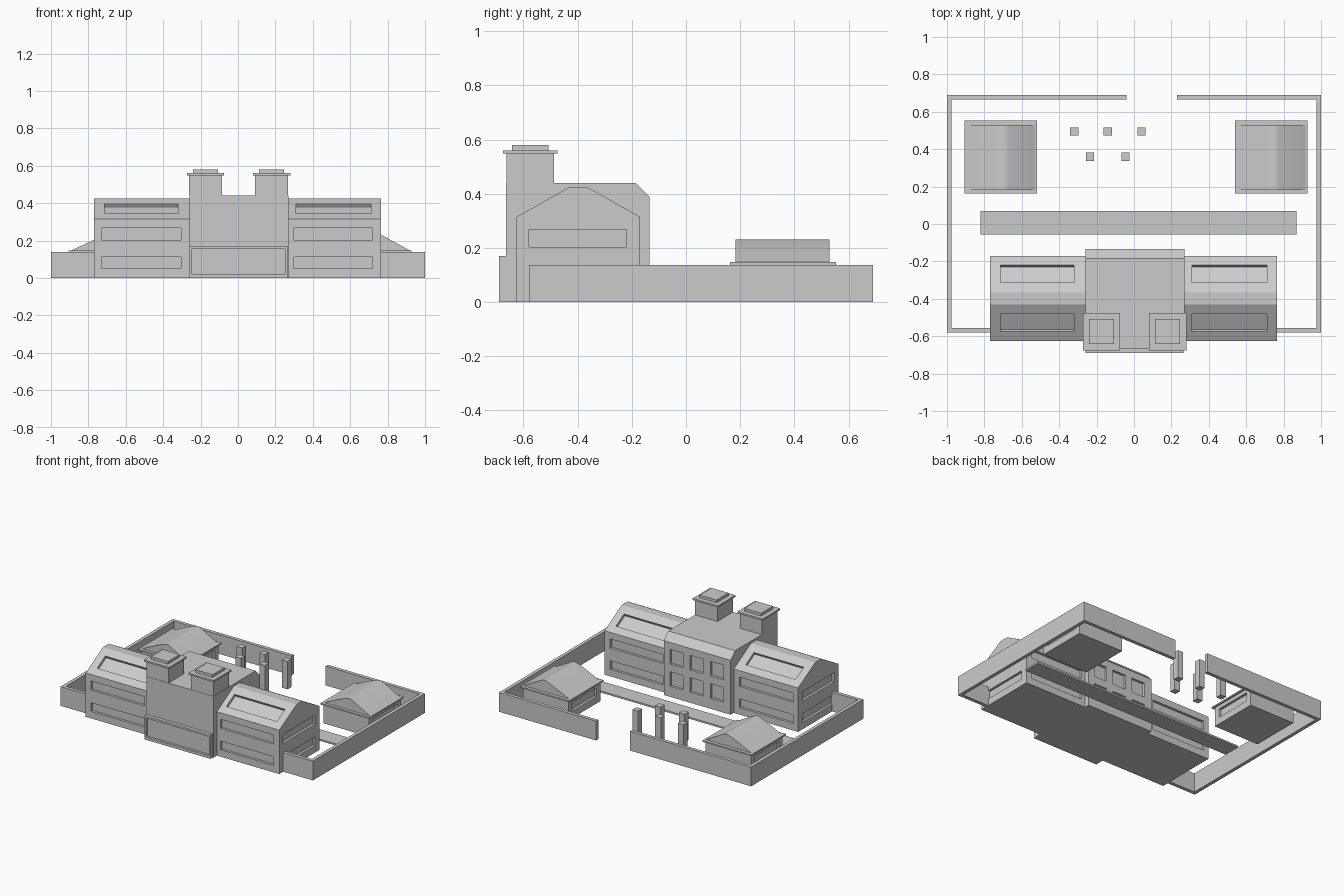
import bpy, bmesh, math
from mathutils import Matrix, Vector

if "Cube" in bpy.data.objects:
    bpy.data.objects.remove(bpy.data.objects["Cube"])


def add_box(bm, x0, x1, y0, y1, z0, z1, tilt=0.0):
    c = Vector(((x0 + x1) / 2, (y0 + y1) / 2, (z0 + z1) / 2))
    m = (Matrix.Translation(c) @ Matrix.Rotation(tilt, 4, 'X')
         @ Matrix.Diagonal((x1 - x0, y1 - y0, z1 - z0, 1)))
    bmesh.ops.create_cube(bm, size=1, matrix=m)


def finish(bm, name):
    bmesh.ops.recalc_face_normals(bm, faces=bm.faces)
    me = bpy.data.meshes.new(name)
    bm.to_mesh(me)
    bm.free()
    ob = bpy.data.objects.new(name, me)
    bpy.context.collection.objects.link(ob)
    return ob


def boxes(name, *dims):
    bm = bmesh.new()
    for d in dims:
        add_box(bm, *d)
    return finish(bm, name)


def extrude(name, pts, direction):
    """Closed profile of 3D points swept along a direction."""
    bm = bmesh.new()
    f = bm.faces.new([bm.verts.new(p) for p in pts])
    r = bmesh.ops.extrude_face_region(bm, geom=[f])
    bmesh.ops.translate(bm, vec=direction,
                        verts=[v for v in r['geom'] if isinstance(v, bmesh.types.BMVert)])
    return finish(bm, name)


def carve(ob, *dims):
    """Cut box-shaped recesses into an object."""
    cut = boxes(ob.name + "_cutter", *dims)
    cut.hide_render = True
    mod = ob.modifiers.new("recesses", 'BOOLEAN')
    mod.operation, mod.solver, mod.object = 'DIFFERENCE', 'EXACT', cut
    bpy.context.view_layer.objects.active = ob
    bpy.ops.object.modifier_apply(modifier=mod.name)
    bpy.data.objects.remove(cut)


D = 0.018                                # recess depth
ROWS = ((0.05, 0.112), (0.203, 0.268))   # window band heights

# Side wings with window bands and skylights
wing = [(-0.625, 0), (-0.625, 0.315), (-0.43, 0.425),
        (-0.365, 0.425), (-0.17, 0.315), (-0.17, 0)]
slope = math.atan2(0.11, 0.195)
for side, x0, x1, w0, w1, s0, s1 in (
        ("left", -0.77, -0.25, -0.73, -0.305, -0.715, -0.32),
        ("right", 0.26, 0.765, 0.30, 0.72, 0.31, 0.71)):
    ob = extrude(side + "_wing", [(x0, y, z) for y, z in wing], (x1 - x0, 0, 0))
    cuts = []
    end = x0 if side == "left" else x1
    for z0, z1 in ROWS:
        cuts.append((w0, w1, -0.625 - D, -0.625 + D, z0, z1))
        cuts.append((w0, w1, -0.17 - D, -0.17 + D, z0, z1))
        cuts.append((end - D, end + D, -0.58, -0.22, z0, z1))
    for y, sgn in ((-0.5275, 1), (-0.266, -1)):
        cuts.append((s0, s1, y - 0.053, y + 0.053, 0.369 - D, 0.369 + D, sgn * slope))
    carve(ob, *cuts)

# Central block with a grid of rear windows
hall = [(-0.665, 0), (-0.665, 0.44), (-0.185, 0.44), (-0.135, 0.39), (-0.135, 0)]
ob = extrude("central_block", [(-0.26, y, z) for y, z in hall], (0.53, 0, 0))
carve(ob, *[(x - 0.052, x + 0.052, -0.135 - D, -0.135 + D, z, z + 0.105)
            for x in (-0.15, 0.01, 0.17) for z in (0.075, 0.235)])

# Front porch with a framed panel
ob = boxes("porch", (-0.26, 0.265, -0.69, -0.655, 0, 0.17))
carve(ob, (-0.247, 0.252, -0.71, -0.673, 0.02, 0.155))

# Twin towers with stepped caps
for side, cx in (("left", -0.174), ("right", 0.18)):
    parts = (("tower", 0.088, 0.44, 0.548), ("tower_cap", 0.1, 0.548, 0.56),
             ("tower_top", 0.067, 0.56, 0.58))
    for name, h, z0, z1 in parts:
        boxes(f"{side}_{name}", (cx - h, cx + h, -0.575 - h, -0.575 + h, z0, z1))

# Yard path
boxes("path", (-0.82, 0.87, -0.055, 0.07, 0, 0.012))

# Perimeter wall with a rear gate opening
H = 0.138
boxes("left_wall", (-1, -0.975, -0.58, 0.69, 0, H))
boxes("right_wall", (0.975, 1, -0.58, 0.69, 0, H))
boxes("front_left_wall", (-0.975, -0.76, -0.58, -0.555, 0, H))
boxes("front_right_wall", (0.755, 0.975, -0.58, -0.555, 0, H))
boxes("back_left_wall", (-0.975, -0.04, 0.665, 0.69, 0, H))
boxes("back_right_wall", (0.23, 0.975, 0.665, 0.69, 0, H))

# Two huts with flat eaves and softly rounded roofs
roof = [(-0.18, 0.147), (-0.06, 0.203), (0, 0.227), (0.02, 0.231),
        (0.04, 0.226), (0.185, 0.147)]
for side, cx in (("left", -0.712), ("right", 0.734)):
    ob = boxes(side + "_hut", (cx - 0.18, cx + 0.18, 0.18, 0.54, 0, 0.138))
    carve(ob, *[(x - D, x + D, 0.22, 0.50, 0.05, 0.112) for x in (cx - 0.18, cx + 0.18)])
    boxes(side + "_hut_eaves", (cx - 0.193, cx + 0.193, 0.162, 0.553, 0.138, 0.148))
    ob = extrude(side + "_hut_roof", [(cx + x, 0.183, z) for x, z in roof], (0, 0.347, 0))
    bpy.ops.object.select_all(action='DESELECT')
    ob.select_set(True)
    bpy.context.view_layer.objects.active = ob
    bpy.ops.object.shade_smooth_by_angle(angle=math.radians(30))

# Yard pillars
for i, (x, y) in enumerate(((-0.32, 0.495), (-0.14, 0.495), (0.04, 0.495),
                            (-0.235, 0.36), (-0.045, 0.36))):
    boxes(f"pillar_{i + 1}", (x - 0.022, x + 0.022, y - 0.022, y + 0.022, 0, 0.2))
